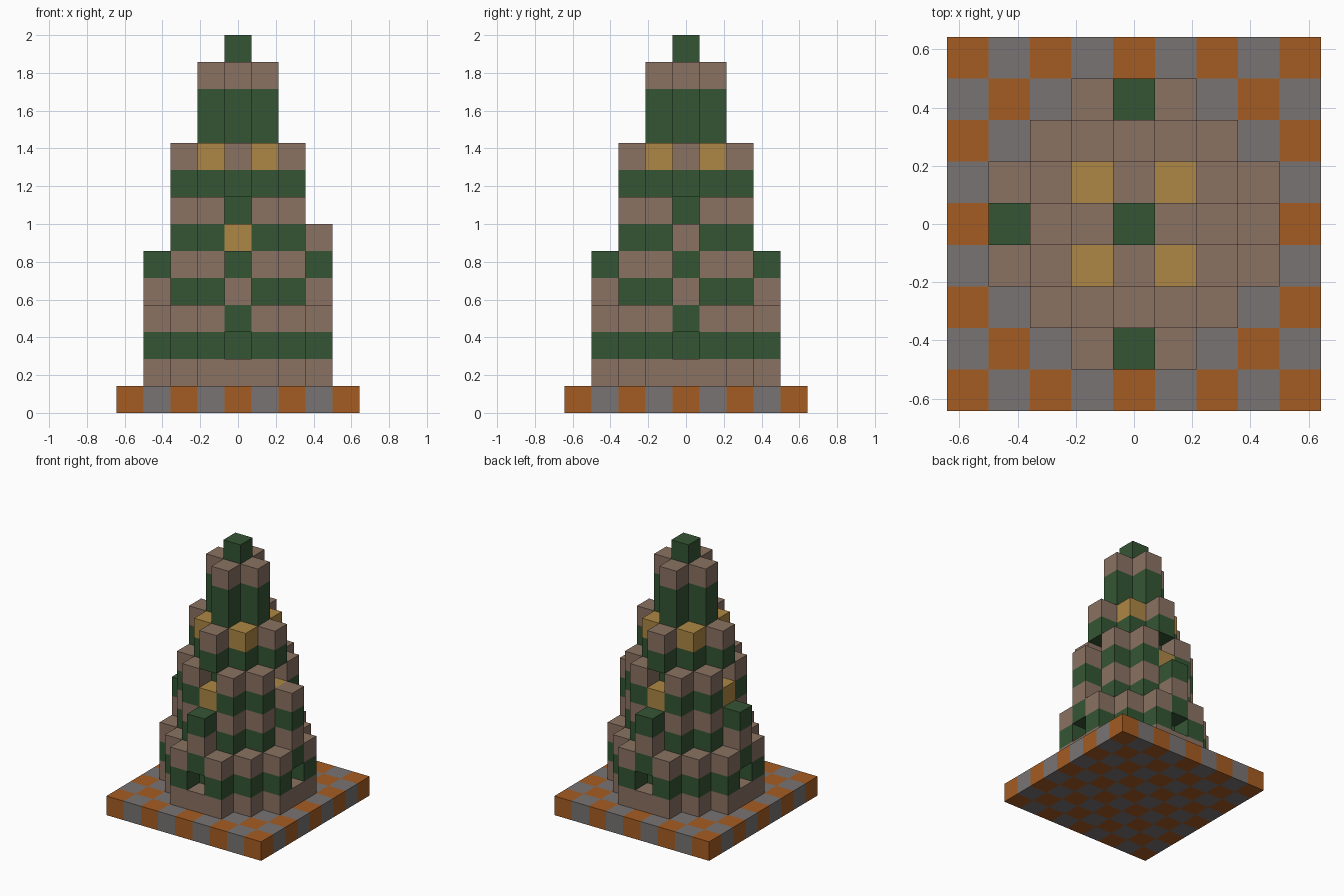
import bpy
import bmesh
from mathutils import Vector

cube = bpy.data.objects.get("Cube")
if cube:
    bpy.data.objects.remove(cube, do_unlink=True)

U = 2 / 14  # edge of one block


def srgb(*rgb):
    return [((c / 255 + 0.055) / 1.055) ** 2.4 for c in rgb] + [1.0]


COLOURS = {
    "orange_block": srgb(165, 92, 34),
    "grey_block": srgb(120, 116, 115),
    "brown_block": srgb(138, 114, 98),
    "green_block": srgb(52, 85, 52),
    "gold_block": srgb(174, 135, 69),
}
ORANGE, GREY, BROWN, GREEN, GOLD = range(5)
materials = []
for name, colour in COLOURS.items():
    m = bpy.data.materials.new(name)
    m.use_nodes = True
    m.diffuse_color = colour
    bsdf = next(n for n in m.node_tree.nodes if n.type == "BSDF_PRINCIPLED")
    bsdf.inputs["Base Color"].default_value = colour
    bsdf.inputs["Roughness"].default_value = 1.0
    materials.append(m)


def block(x, y, k):
    """Colour of the block in column x, y of layer k, or None where it is empty."""
    a, b = sorted((abs(x), abs(y)))  # b is the larger distance from the axis
    stripe = BROWN if k % 2 else GREEN
    tip = a == 0 and b == 3
    if k == 0:  # checkered base
        return (x + y) % 2 and GREY if b <= 4 else None
    if k <= 3:  # octagonal foot with a notch in the middle of each side
        if a + b > 4 or b > 3 or (k == 2 and tip):
            return None
        return GREEN if k == 3 and tip else stripe
    if k <= 7:  # middle tier with a buttress on each side
        if tip:
            if k == 6 and x == 3:
                return BROWN
            return {4: BROWN, 5: GREEN}.get(k)
        if a + b > 3 or (k == 7 and (a, b) == (0, 2)):
            return None
        if k == 6 and (a, b) == (0, 2):
            return GOLD
        return GREEN if k == 7 and a == 0 else stripe
    if k <= 9:  # upper tier with gold corners
        if a + b > 2:
            return None
        return GOLD if k == 9 and (a, b) == (1, 1) else stripe
    if k <= 12:  # cross-shaped spire
        return (BROWN if k == 12 else GREEN) if a + b <= 1 else None
    return GREEN if k == 13 and b == 0 else None


grid = {}
for k in range(14):
    for x in range(-4, 5):
        for y in range(-4, 5):
            c = block(x, y, k)
            if c is not None:
                grid[x, y, k] = c


def build(name, layers):
    """Mesh of the outer block faces in the given layers."""
    bm = bmesh.new()
    for (x, y, k), colour in grid.items():
        if k not in layers:
            continue
        centre = Vector((x, y, k + 0.5))
        for axis in range(3):
            for sign in (-1, 1):
                n = Vector((0, 0, 0))
                n[axis] = sign
                if (x + int(n.x), y + int(n.y), k + int(n.z)) in grid:
                    continue
                u = Vector((0, 0, 0))
                u[(axis + 1) % 3] = 1
                v = n.cross(u)
                corners = [centre + (n + s * u + t * v) / 2
                           for s, t in ((-1, -1), (1, -1), (1, 1), (-1, 1))]
                face = bm.faces.new([bm.verts.new(p * U) for p in corners])
                face.material_index = colour
    bmesh.ops.remove_doubles(bm, verts=bm.verts[:], dist=U / 100)
    mesh = bpy.data.meshes.new(name)
    for m in materials:
        mesh.materials.append(m)
    bm.to_mesh(mesh)
    bm.free()
    bpy.context.collection.objects.link(bpy.data.objects.new(name, mesh))


build("checkered_base", range(0, 1))
build("foot_tier", range(1, 4))
build("middle_tier", range(4, 8))
build("upper_tier", range(8, 10))
build("spire", range(10, 13))
build("spire_tip", range(13, 14))
